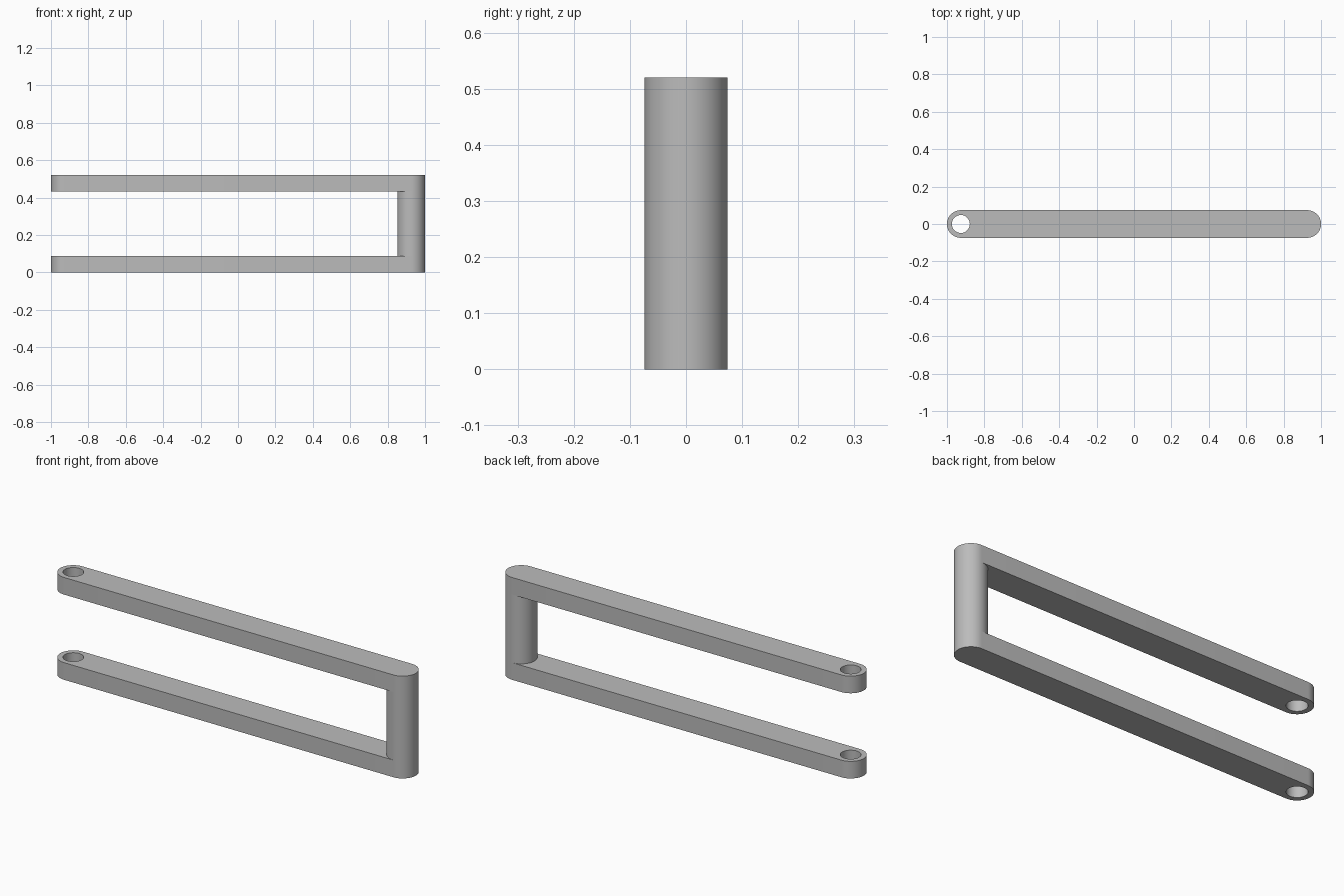
import bpy, bmesh, math

cube = bpy.data.objects.get("Cube")
if cube:
    bpy.data.objects.remove(cube, do_unlink=True)

RADIUS, HOLE = 0.074, 0.048
END_X = 1 - RADIUS
HEIGHT, ARM = 0.52, 0.087
STEPS = 32

grey = bpy.data.materials.new("plain grey")
grey.use_nodes = True
colour = (0.5, 0.5, 0.5, 1)
grey.diffuse_color = colour
grey.node_tree.nodes["Principled BSDF"].inputs["Base Color"].default_value = colour


def arc(cx, radius, start, sweep, count):
    """Points of an arc about (cx, 0)."""
    return [(cx + radius * math.cos(start + sweep * i / count),
             radius * math.sin(start + sweep * i / count)) for i in range(count)]


def prism(name, loops, z, height):
    """Extrude a flat outline, with any inner loops left as holes."""
    bm = bmesh.new()
    for loop in loops:
        verts = [bm.verts.new((x, y, z)) for x, y in loop]
        for a, b in zip(verts, verts[1:] + verts[:1]):
            bm.edges.new((a, b))
    bmesh.ops.triangle_fill(bm, use_beauty=True, edges=bm.edges[:])
    result = bmesh.ops.extrude_face_region(bm, geom=bm.faces[:], use_keep_orig=True)
    top = [v for v in result["geom"] if isinstance(v, bmesh.types.BMVert)]
    bmesh.ops.translate(bm, verts=top, vec=(0, 0, height))
    bmesh.ops.recalc_face_normals(bm, faces=bm.faces[:])
    mesh = bpy.data.meshes.new(name)
    bm.to_mesh(mesh)
    bm.free()
    mesh.materials.append(grey)
    obj = bpy.data.objects.new(name, mesh)
    bpy.context.collection.objects.link(obj)
    bpy.ops.object.select_all(action="DESELECT")
    obj.select_set(True)
    bpy.context.view_layer.objects.active = obj
    bpy.ops.object.shade_smooth_by_angle(angle=math.radians(30))


# Round-ended arms, each with a pin hole at the free end
half = math.pi / 2
outline = (arc(END_X, RADIUS, -half, math.pi, STEPS) + [(END_X, RADIUS)]
           + arc(-END_X, RADIUS, half, math.pi, STEPS) + [(-END_X, -RADIUS)])
pin_hole = arc(-END_X, HOLE, 0, math.tau, STEPS * 2)
for name, z in (("lower_arm", 0), ("upper_arm", HEIGHT - ARM)):
    prism(name, [outline, pin_hole], z, ARM)

# Round post joining the arms
prism("end_post", [arc(END_X, RADIUS, -half, math.tau, STEPS * 2)], ARM, HEIGHT - 2 * ARM)
